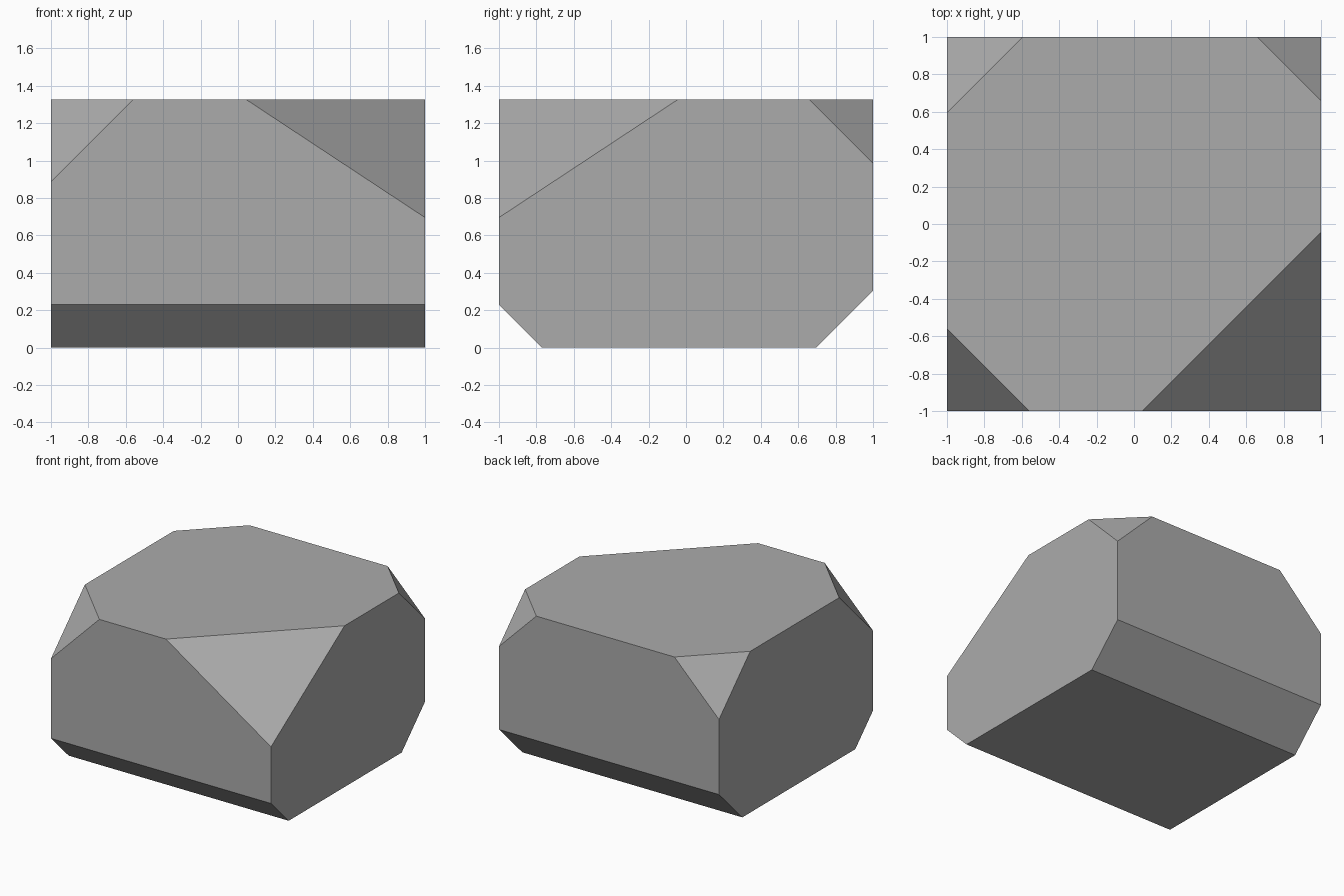
import bpy, bmesh
from mathutils import Vector

if "Cube" in bpy.data.objects:
    bpy.data.objects.remove(bpy.data.objects["Cube"])

HEIGHT = 1.325

grey = bpy.data.materials.new("stone grey")
grey.diffuse_color = (0.41, 0.41, 0.41, 1)
grey.use_nodes = True
grey.node_tree.nodes["Principled BSDF"].inputs["Base Color"].default_value = grey.diffuse_color

# Plain block standing on the ground
bm = bmesh.new()
bmesh.ops.create_cube(bm, size=2)
for v in bm.verts:
    v.co.z = HEIGHT if v.co.z > 0 else 0


def slice_off(point, normal):
    """Cut away everything on the normal side and close the hole."""
    geom = bm.verts[:] + bm.edges[:] + bm.faces[:]
    cut = bmesh.ops.bisect_plane(bm, geom=geom, plane_co=point,
                                 plane_no=Vector(normal).normalized(), clear_outer=True)
    edges = [e for e in cut["geom_cut"] if isinstance(e, bmesh.types.BMEdge)]
    bmesh.ops.contextual_create(bm, geom=edges)


# Top corners: x side, y side, horizontal cut length, vertical cut length
for sx, sy, side, drop in ((-1, -1, 0.44, 0.44), (1, -1, 0.955, 0.63),
                           (1, 1, 0.34, 0.34), (-1, 1, 0.405, 0.405)):
    slice_off((sx, sy, HEIGHT - drop), (sx / side, sy / side, 1 / drop))

# Bevelled bottom edges at front and back
for sy, size in ((-1, 0.23), (1, 0.303)):
    slice_off((0, sy, size), (0, sy, -1))

bmesh.ops.recalc_face_normals(bm, faces=bm.faces[:])
mesh = bpy.data.meshes.new("rock")
bm.to_mesh(mesh)
bm.free()
mesh.materials.append(grey)
bpy.context.collection.objects.link(bpy.data.objects.new("rock", mesh))
